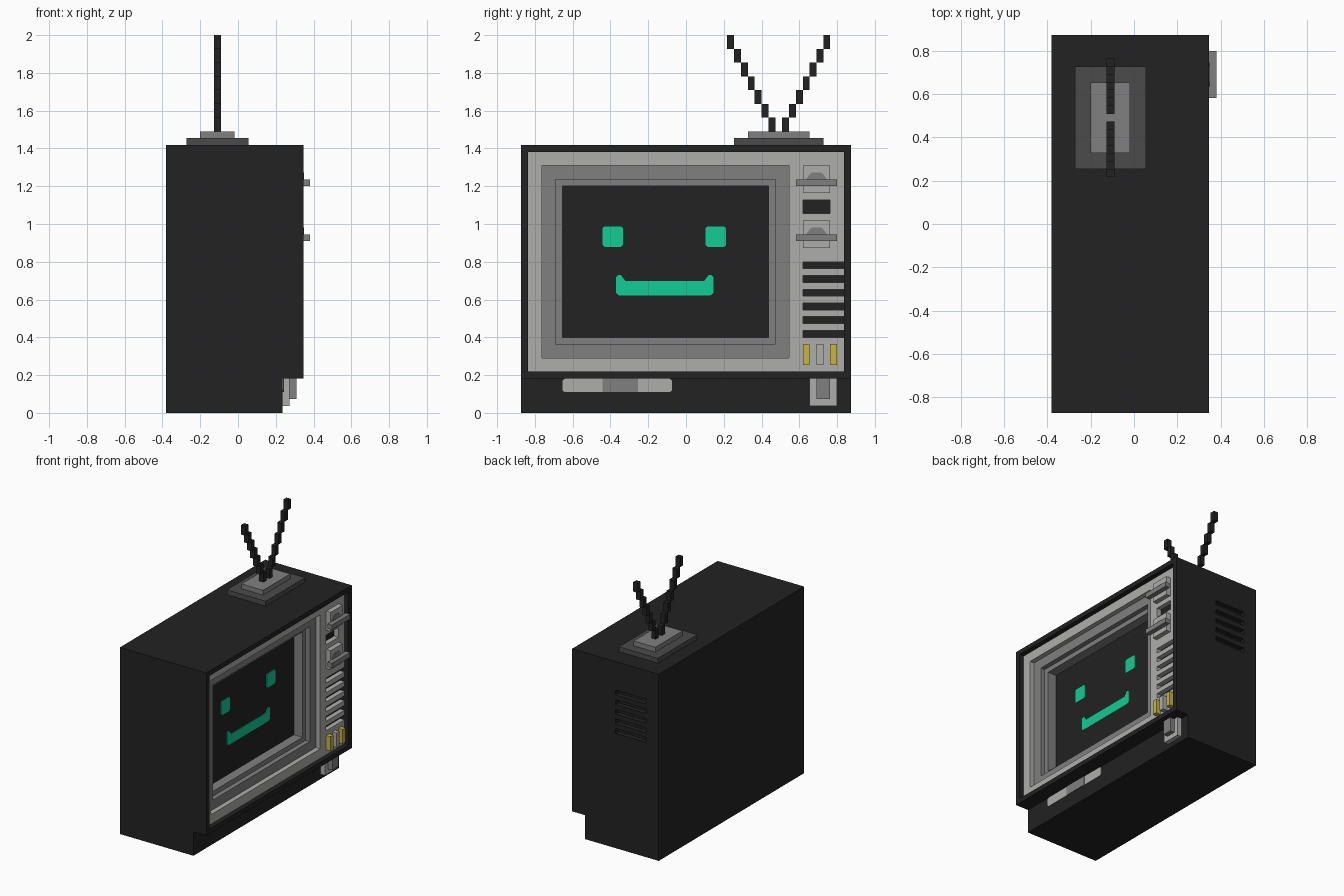
import bpy, bmesh
from mathutils import Vector

if "Cube" in bpy.data.objects:
    bpy.data.objects.remove(bpy.data.objects["Cube"])

U = 2 / 55                                   # one voxel of the design grid


def pos(i, j, k):
    return Vector((-0.3818 + i * U, -0.8727 + j * U, k * U))


def mat(name, r, g, b):
    m = bpy.data.materials.new(name)
    m.diffuse_color = (r, g, b, 1)
    m.use_nodes = True
    m.node_tree.nodes["Principled BSDF"].inputs["Base Color"].default_value = m.diffuse_color
    return m


BLACK = mat("casing black", 0.016, 0.016, 0.016)
LIGHT = mat("light grey", 0.42, 0.42, 0.41)
GREY = mat("mid grey", 0.216, 0.216, 0.216)
DARK = mat("dark grey", 0.07, 0.07, 0.07)
YELLOW = mat("button yellow", 0.57, 0.47, 0.05)
GREEN = mat("screen green", 0.005, 0.61, 0.30)


def finish(name, bm, material):
    bmesh.ops.recalc_face_normals(bm, faces=bm.faces)
    me = bpy.data.meshes.new(name)
    bm.to_mesh(me)
    bm.free()
    ob = bpy.data.objects.new(name, me)
    bpy.context.collection.objects.link(ob)
    if material:
        me.materials.append(material)
    return ob


def boxes(name, material, *specs):
    """Boxes given as (x0, x1, y0, y1, z0, z1) in voxels, joined as one object."""
    bm = bmesh.new()
    for x0, x1, y0, y1, z0, z1 in specs:
        a, b = pos(x0, y0, z0), pos(x1, y1, z1)
        vs = bmesh.ops.create_cube(bm, size=1)["verts"]
        for v in vs:
            v.co = (a + b) / 2 + v.co * (b - a)
    return finish(name, bm, material)


def prism(name, material, points, direction):
    """Extrude a flat outline along a direction."""
    bm = bmesh.new()
    face = bm.faces.new([bm.verts.new(p) for p in points])
    new = bmesh.ops.extrude_face_region(bm, geom=[face])["geom"]
    for v in new:
        if isinstance(v, bmesh.types.BMVert):
            v.co += Vector(direction)
    return finish(name, bm, material)


def plate(name, material, x, outline, t=0.006):
    """Thin plate facing +x, outline in (y, z) units."""
    return prism(name, material, [(x, y, z) for y, z in outline], (t, 0, 0))


def chamfered(y0, y1, z0, z1, c=0.012):
    return [(y0 + c, z0), (y1 - c, z0), (y1, z0 + c), (y1, z1 - c),
            (y1 - c, z1), (y0 + c, z1), (y0, z1 - c), (y0, z0 + c)]


def cut(ob, name, *specs):
    tool = boxes(name, None, *specs)
    tool.hide_render = True
    tool.hide_viewport = True
    m = ob.modifiers.new(name, "BOOLEAN")
    m.operation, m.solver, m.object = "DIFFERENCE", "EXACT", tool


# Casing: stepped side profile, hollow front, slots in one side
profile = [(0, 0), (17, 0), (17, 5), (20, 5), (20, 39), (0, 39)]
casing = prism("casing", BLACK, [pos(i, 0, k) for i, k in profile], (0, 48 * U, 0))
cut(casing, "front_cavity_cutter", (15, 21, 1, 47, 6, 38))
cut(casing, "side_slot_cutter", *[(3, 10, 47, 49, k, k + 1) for k in range(24, 33, 2)])

# Front panel with screen opening, speaker slots and display window
panel = boxes("front_panel", LIGHT, (15, 19, 1, 47, 6, 38))
cut(panel, "panel_opening_cutter", (14, 20, 3, 39, 8, 36))
cut(panel, "speaker_slot_cutter",
    *[(17.5, 20, 41, 47.5, k, k + 1) for k in range(11, 22, 2)],
    (17.5, 20, 41, 45, 29, 31))
boxes("slot_backing", BLACK, (16, 18, 41, 46.98, 10.9, 31.1))

# Stepped bezel around the screen
bezel = boxes("screen_bezel", GREY, (15, 18, 3, 39, 8, 36))
cut(bezel, "bezel_step_cutter", (17, 19, 5, 37, 10, 34))
cut(bezel, "bezel_hole_cutter", (14, 19, 6, 36, 11, 33))

# Face on the screen
sx = pos(15, 0, 0).x
for side, y in (("left", -0.443), ("right", 0.103)):
    plate(side + "_eye", GREEN, sx, chamfered(y, y + 0.11, 0.878, 0.988))
plate("mouth", GREEN, sx,
      [(-.37, .635), (-.355, .622), (.13, .622), (.145, .635), (.145, .72), (.133, .73),
       (.12, .73), (.095, .697), (-.32, .697), (-.345, .73), (-.358, .73), (-.37, .72)])

# Tuning knobs
for label, k in (("upper", 32), ("lower", 24)):
    boxes(label + "_knob_base", LIGHT, (19, 20, 41, 45, k, k + 4))
    boxes(label + "_knob_bar", GREY, (20, 21, 40, 46, k + 1, k + 2))
    c, z = pos(0, 43, 0).y, (k + 2) * U
    plate(label + "_knob_dial", GREY, pos(20, 0, 0).x,
          [(c - .055, z), (c + .055, z), (c + .036, z + .027), (c + .024, z + .036),
           (c - .024, z + .036), (c - .036, z + .027)], 0.004)

# Push buttons
for label, j, m in (("left", 41, YELLOW), ("middle", 43, LIGHT), ("right", 45, YELLOW)):
    boxes(label + "_button", m, (19, 20, j, j + 1, 7, 10))

# Lower front: latch and inlaid strip
boxes("latch_plate", LIGHT, (17, 18, 42, 46, 1, 5))
boxes("latch_lever", GREY, (18, 19, 43, 45, 2, 5))
bx = pos(17, 0, 0).x
plate("strip", LIGHT, bx, chamfered(-0.655, -0.073, 0.11, 0.181), 0.004)
plate("strip_centre", GREY, bx, [(-.443, .11), (-.254, .11), (-.254, .181), (-.443, .181)], 0.007)

# Antenna foot and two stepped rods
boxes("antenna_foot", DARK, (3, 12, 31, 44, 39, 40))
boxes("antenna_mount", GREY, (5, 10, 33, 42, 40, 41))
for label, start, step in (("left", 36, -1), ("right", 38, 1)):
    boxes(label + "_antenna", BLACK,
          *[(7, 8, start + step * n, start + step * n + 1, 41 + 2 * n, 43 + 2 * n)
            for n in range(7)])
